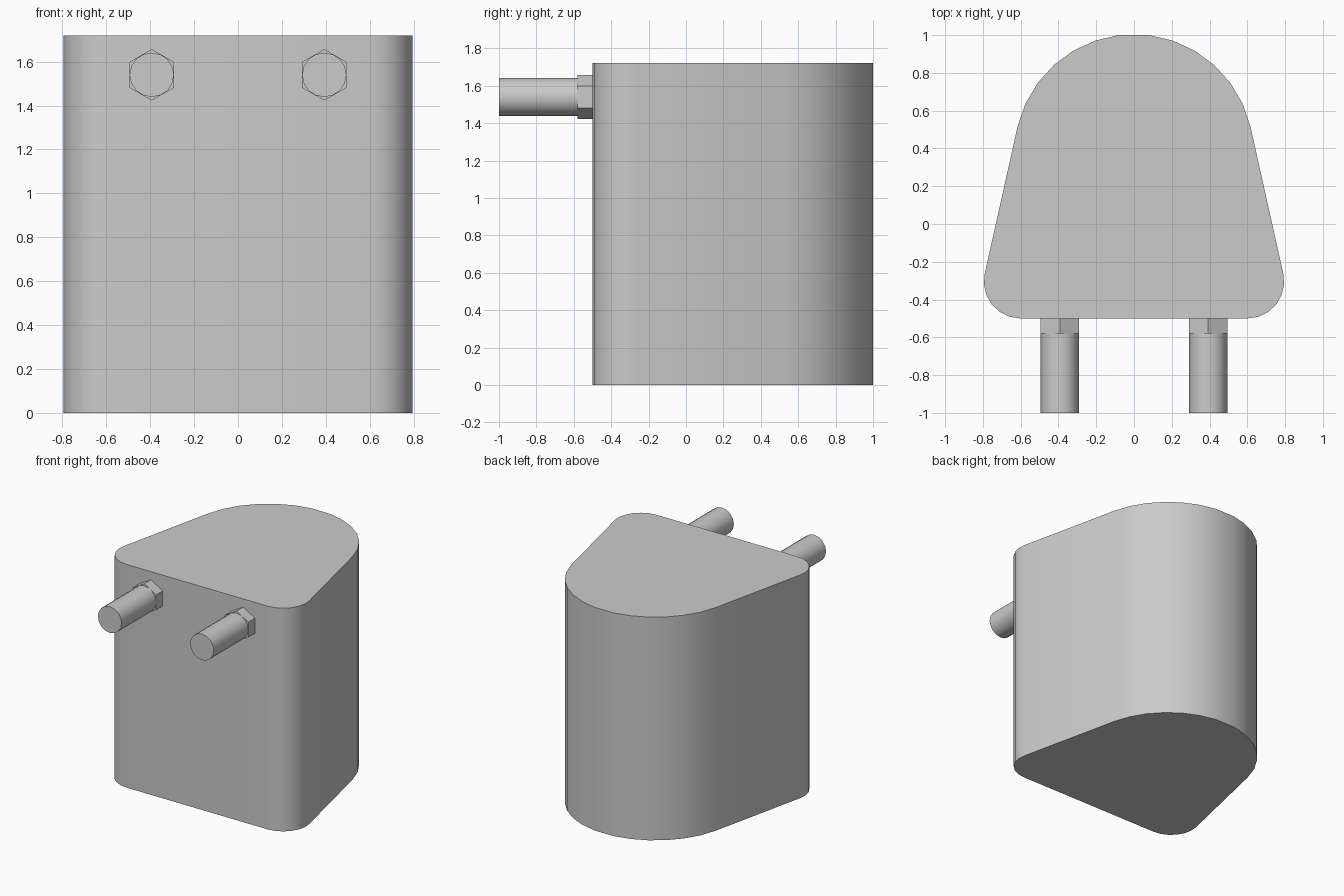
import bpy, bmesh
from math import sin, cos, radians
from mathutils import Matrix, Vector

cube = bpy.data.objects.get("Cube")
if cube:
    bpy.data.objects.remove(cube, do_unlink=True)

GREY = (0.6, 0.6, 0.6, 1)
mat = bpy.data.materials.new("plain grey")
mat.use_nodes = True
mat.diffuse_color = GREY
mat.node_tree.nodes["Principled BSDF"].inputs["Base Color"].default_value = GREY


def finish(name, bm, smooth_angle=None):
    bmesh.ops.recalc_face_normals(bm, faces=bm.faces)
    mesh = bpy.data.meshes.new(name)
    bm.to_mesh(mesh)
    bm.free()
    mesh.materials.append(mat)
    obj = bpy.data.objects.new(name, mesh)
    bpy.context.collection.objects.link(obj)
    if smooth_angle:
        bpy.ops.object.select_all(action="DESELECT")
        obj.select_set(True)
        bpy.context.view_layer.objects.active = obj
        bpy.ops.object.shade_smooth_by_angle(angle=radians(smooth_angle))
    return obj


def arc(cx, cy, r, start, end, steps):
    angles = [radians(start + (end - start) * i / steps) for i in range(steps + 1)]
    return [(cx + r * cos(a), cy + r * sin(a)) for a in angles]


def prism(name, sides, radius, x, z, y_front, y_back, smooth_angle=None):
    """Rod along y with a corner pointing straight up."""
    bm = bmesh.new()
    bmesh.ops.create_cone(bm, cap_ends=True, segments=sides, radius1=radius,
                          radius2=radius, depth=y_back - y_front)
    place = Matrix.Translation((x, (y_front + y_back) / 2, z))
    bmesh.ops.transform(bm, matrix=place @ Matrix.Rotation(radians(90), 4, "X"),
                        verts=bm.verts)
    return finish(name, bm, smooth_angle)


# Tank body: rounded, tapered outline extruded upward
HEIGHT = 1.72
half = arc(0.6, -0.305, 0.195, -90, 12.8, 6) + arc(0, 0.372, 0.633, 13.4, 82.7, 6)
outline = half + [(-x, y) for x, y in reversed(half)]
bm = bmesh.new()
base = bm.faces.new([bm.verts.new((x, y, 0)) for x, y in outline])
top = bmesh.ops.extrude_face_region(bm, geom=[base], use_keep_orig=True)
bmesh.ops.translate(bm, vec=Vector((0, 0, HEIGHT)),
                    verts=[v for v in top["geom"] if isinstance(v, bmesh.types.BMVert)])
finish("tank_body", bm, 35)

# Pipe fittings on the front: hexagonal nut and round pipe
for side, x in (("left", 0.393), ("right", -0.393)):
    prism(side + "_nut", 6, 0.117, x, 1.54, -0.58, -0.49)
    prism(side + "_pipe", 16, 0.101, x, 1.54, -1, -0.57, 35)
